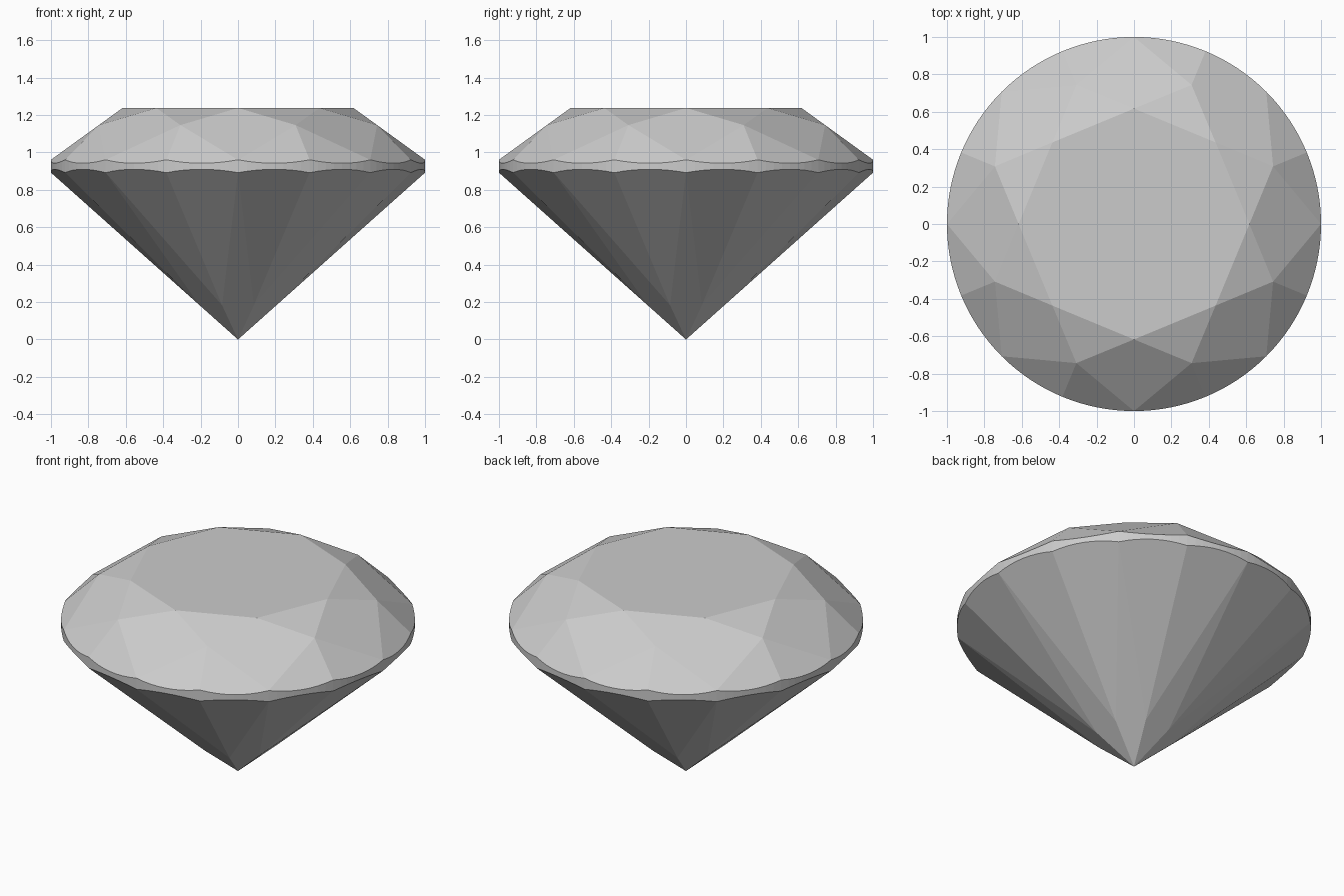
import bpy, bmesh
from math import cos, sin, radians, pi

if "Cube" in bpy.data.objects:
    bpy.data.objects.remove(bpy.data.objects["Cube"])

# Main proportions of the round brilliant cut
TABLE_R, TABLE_Z = 0.617, 1.238
UP_Z, LOW_Z = 0.961, 0.892       # girdle edge heights at the facet corners
STAR_R, LOWER_R = 0.805, 0.222   # radii of the kite side corners
HALF, QUARTER = radians(22.5), radians(11.25)
SEGMENTS = 128                   # round girdle, 8 segments per scallop


def polar(r, a, z):
    return (r * cos(a), r * sin(a), z)


# Kite side corners lie on the main facet planes
star_z = TABLE_Z - (TABLE_Z - UP_Z) / (1 - TABLE_R) * (STAR_R * cos(HALF) - TABLE_R)
lower_z = LOW_Z * LOWER_R * cos(HALF)

# Slopes of the 16 girdle facets above and below
edge = cos(QUARTER)
up_slope = (star_z - UP_Z) / (edge - STAR_R * edge)
low_slope = (LOW_Z - lower_z) / (edge - LOWER_R * edge)

points = [(0, 0, 0)]
# Table corners, crown kite corners and pavilion kite corners
for k in range(8):
    a = k * pi / 4
    points += [polar(TABLE_R, a, TABLE_Z),
               polar(STAR_R, a + HALF, star_z),
               polar(LOWER_R, a + HALF, lower_z)]
# Scalloped girdle: where the girdle facets meet the round side
for i in range(SEGMENTS):
    a = 2 * pi * i / SEGMENTS
    bulge = cos(a % HALF - QUARTER) - edge
    if i % (SEGMENTS // 16) == 0:
        bulge = 0
    points += [polar(1, a, UP_Z - up_slope * bulge),
               polar(1, a, LOW_Z + low_slope * bulge)]

# Wrap the corners into the convex stone and merge flat facets
bm = bmesh.new()
for p in points:
    bm.verts.new(p)
bmesh.ops.convex_hull(bm, input=bm.verts[:])
bmesh.ops.dissolve_limit(bm, angle_limit=radians(0.5), verts=bm.verts[:], edges=bm.edges[:])
bmesh.ops.recalc_face_normals(bm, faces=bm.faces[:])
mesh = bpy.data.meshes.new("cut_gem")
bm.to_mesh(mesh)
bm.free()
gem = bpy.data.objects.new("cut_gem", mesh)
bpy.context.collection.objects.link(gem)
